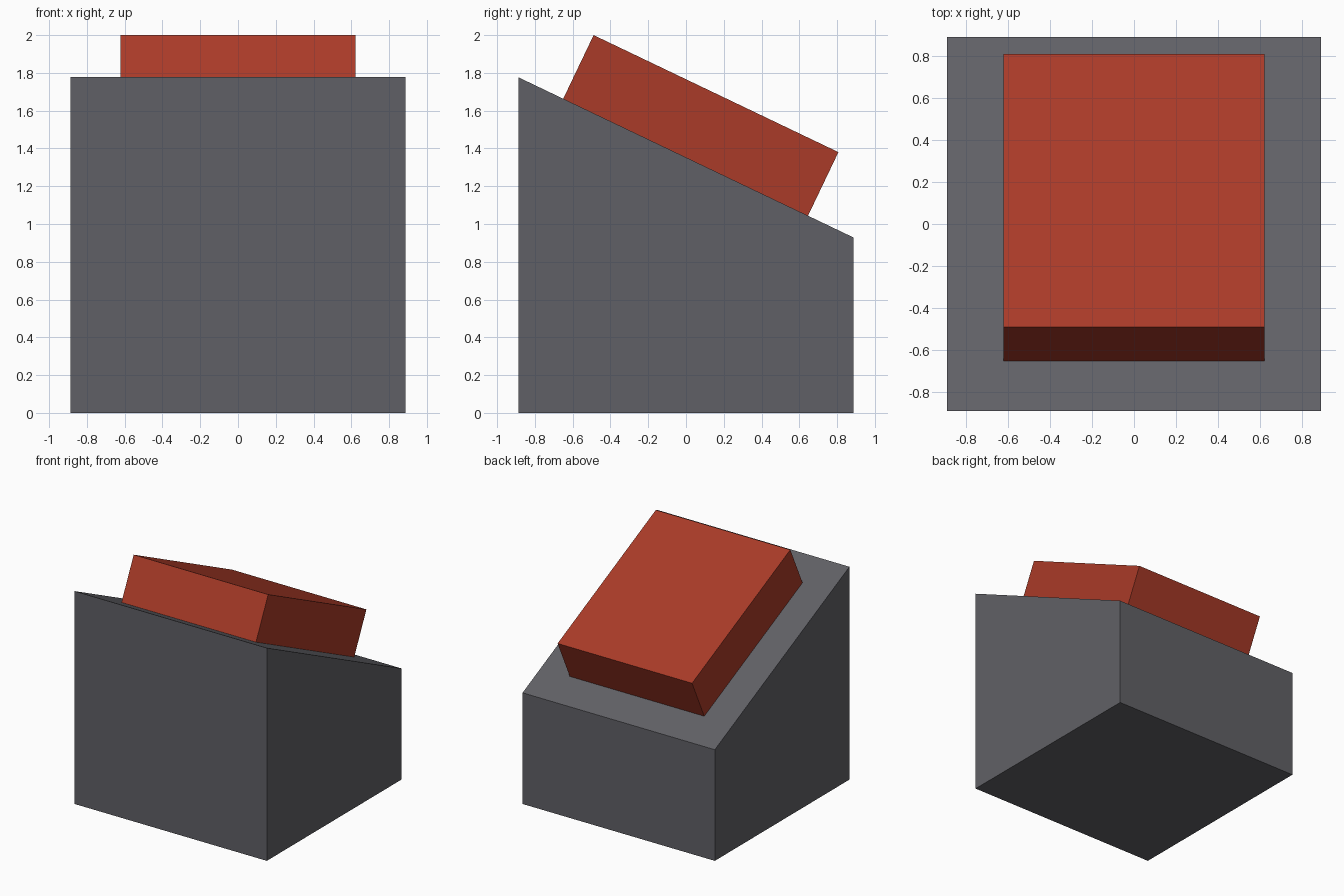
import bpy, bmesh

if "Cube" in bpy.data.objects:
    bpy.data.objects.remove(bpy.data.objects["Cube"])


def material(name, rgb):
    m = bpy.data.materials.new(name)
    m.diffuse_color = (*rgb, 1.0)
    m.use_nodes = True
    m.node_tree.nodes["Principled BSDF"].inputs["Base Color"].default_value = m.diffuse_color
    return m


def extruded_profile(name, profile, half_width, mat):
    """Extrude a (y, z) side profile across x, centred on x = 0."""
    bm = bmesh.new()
    face = bm.faces.new([bm.verts.new((-half_width, y, z)) for y, z in profile])
    ext = bmesh.ops.extrude_face_region(bm, geom=[face])
    moved = [v for v in ext["geom"] if isinstance(v, bmesh.types.BMVert)]
    bmesh.ops.translate(bm, verts=moved, vec=(2 * half_width, 0, 0))
    bmesh.ops.recalc_face_normals(bm, faces=bm.faces)
    mesh = bpy.data.meshes.new(name)
    bm.to_mesh(mesh)
    bm.free()
    mesh.materials.append(mat)
    obj = bpy.data.objects.new(name, mesh)
    bpy.context.collection.objects.link(obj)
    return obj


grey = material("dark grey", (0.118, 0.118, 0.132))
red = material("brick red", (0.40, 0.043, 0.021))

# Body: square block with a top sloping down to the back
H, FRONT_Z, BACK_Z = 0.888, 1.777, 0.928
slope = (BACK_Z - FRONT_Z) / (2 * H)
extruded_profile("sloped_base", [(-H, 0), (H, 0), (H, BACK_Z), (-H, FRONT_Z)], H, grey)


# Raised red slab lying on the slope
def on_slope(y):
    return y, FRONT_Z + slope * (y + H)


y0, z0 = on_slope(-0.65)
y1, z1 = on_slope(0.646)
rise = 2.0 - z0
shift = -slope * rise
extruded_profile("red_slab", [(y0, z0), (y1, z1), (y1 + shift, z1 + rise), (y0 + shift, z0 + rise)], 0.621, red)
